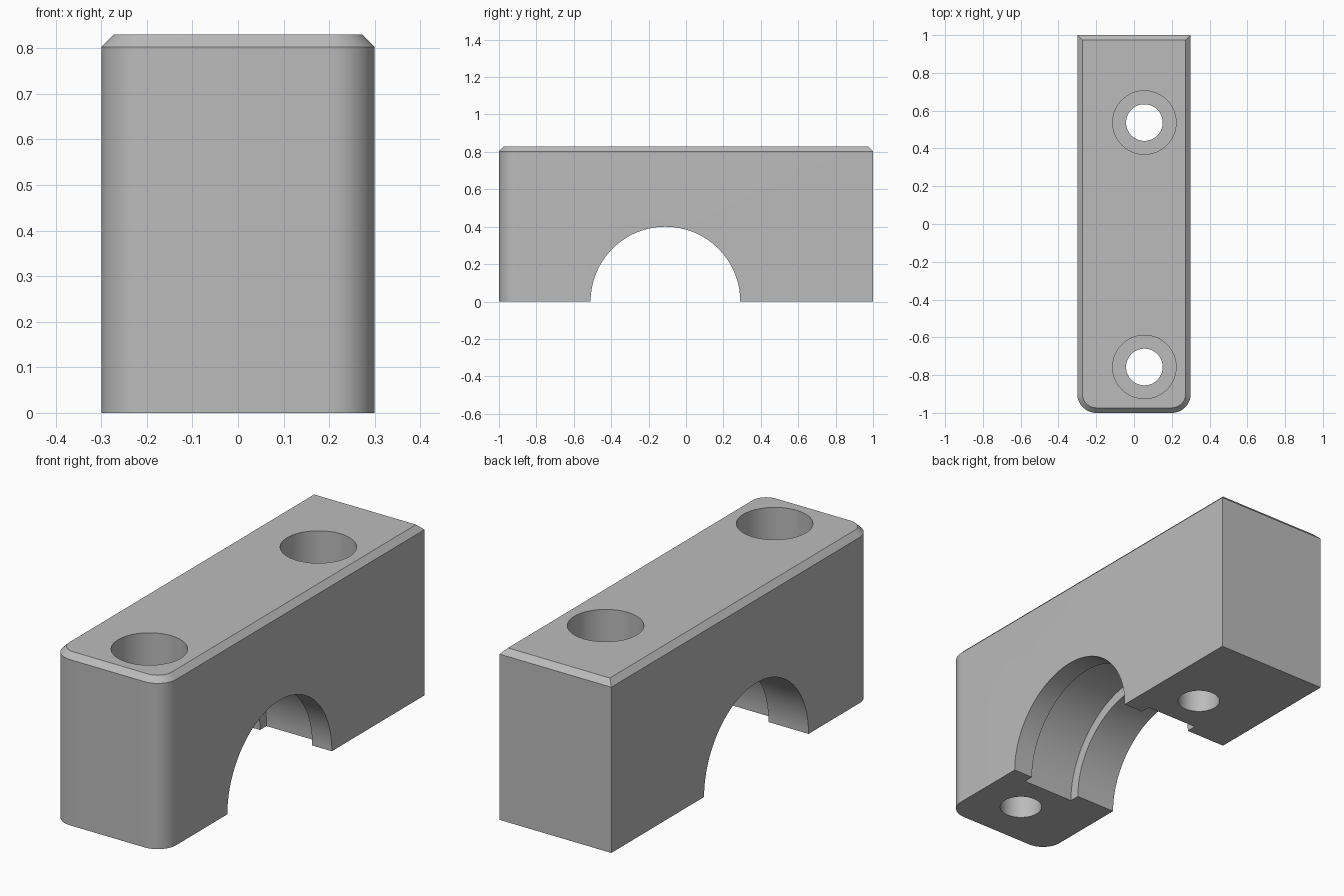
import bpy
import bmesh
from math import cos, sin, pi, radians
from mathutils import Matrix

cube = bpy.data.objects.get("Cube")
if cube:
    bpy.data.objects.remove(cube)

HALF_W, HALF_L, HEIGHT = 0.3, 1.0, 0.83
CHAMFER, CORNER = 0.027, 0.1
BORE_Y, BOLT_X = -0.11, 0.055

grey = bpy.data.materials.new("plain grey")
grey.use_nodes = True
grey.diffuse_color = (0.5, 0.5, 0.5, 1)
grey.node_tree.nodes["Principled BSDF"].inputs["Base Color"].default_value = (0.5, 0.5, 0.5, 1)


def make_object(name, bm):
    bmesh.ops.recalc_face_normals(bm, faces=bm.faces)
    mesh = bpy.data.meshes.new(name)
    bm.to_mesh(mesh)
    bm.free()
    mesh.materials.append(grey)
    obj = bpy.data.objects.new(name, mesh)
    bpy.context.collection.objects.link(obj)
    return obj


def outline(inset):
    """Square back corners, rounded front corners."""
    w, l, r = HALF_W - inset, HALF_L - inset, CORNER - inset
    points = [(w, l), (-w, l)]
    for side, start in ((-1, pi), (1, 1.5 * pi)):
        cx, cy = side * (HALF_W - CORNER), CORNER - HALF_L
        for i in range(17):
            a = start + i * pi / 32
            points.append((cx + r * cos(a), cy + r * sin(a)))
    return points


def cylinder(name, radius, depth, matrix, segments):
    bm = bmesh.new()
    bmesh.ops.create_cone(bm, cap_ends=True, segments=segments, radius1=radius,
                          radius2=radius, depth=depth, matrix=matrix)
    return make_object(name, bm)


# Block body with a chamfered top edge
bm = bmesh.new()
levels = ((0, 0), (HEIGHT - CHAMFER, 0), (HEIGHT, CHAMFER))
rings = [[bm.verts.new((x, y, z)) for x, y in outline(inset)] for z, inset in levels]
for low, high in zip(rings, rings[1:]):
    for i in range(len(low)):
        j = (i + 1) % len(low)
        bm.faces.new((low[i], low[j], high[j], high[i]))
bm.faces.new(rings[0])
bm.faces.new(rings[-1])
block = make_object("clamp_block", bm)

# Half-round bore and the wider groove inside it
cutters = []
for name, radius, length, x in (("bore_cutter", 0.4, 1.0, 0),
                                ("groove_cutter", 0.45, 0.28, BOLT_X)):
    matrix = Matrix.Translation((x, BORE_Y, 0)) @ Matrix.Rotation(pi / 2, 4, 'Y')
    cutters.append(cylinder(name, radius, length, matrix, 128))

# Bolt holes with counterbores from above
for y in (BORE_Y - 0.647, BORE_Y + 0.647):
    for name, radius, bottom in (("bolt_hole_cutter", 0.097, -0.1),
                                 ("counterbore_cutter", 0.168, HEIGHT - 0.3)):
        top = HEIGHT + 0.1
        matrix = Matrix.Translation((BOLT_X, y, (top + bottom) / 2))
        cutters.append(cylinder(name, radius, top - bottom, matrix, 64))

for cutter in cutters:
    mod = block.modifiers.new(cutter.name, 'BOOLEAN')
    mod.operation = 'DIFFERENCE'
    mod.solver = 'EXACT'
    mod.object = cutter

# Apply the cuts and smooth the round surfaces
bpy.ops.object.select_all(action='DESELECT')
block.select_set(True)
bpy.context.view_layer.objects.active = block
for mod in list(block.modifiers):
    bpy.ops.object.modifier_apply(modifier=mod.name)
for cutter in cutters:
    bpy.data.objects.remove(cutter)
bpy.ops.object.shade_smooth_by_angle(angle=radians(30))
